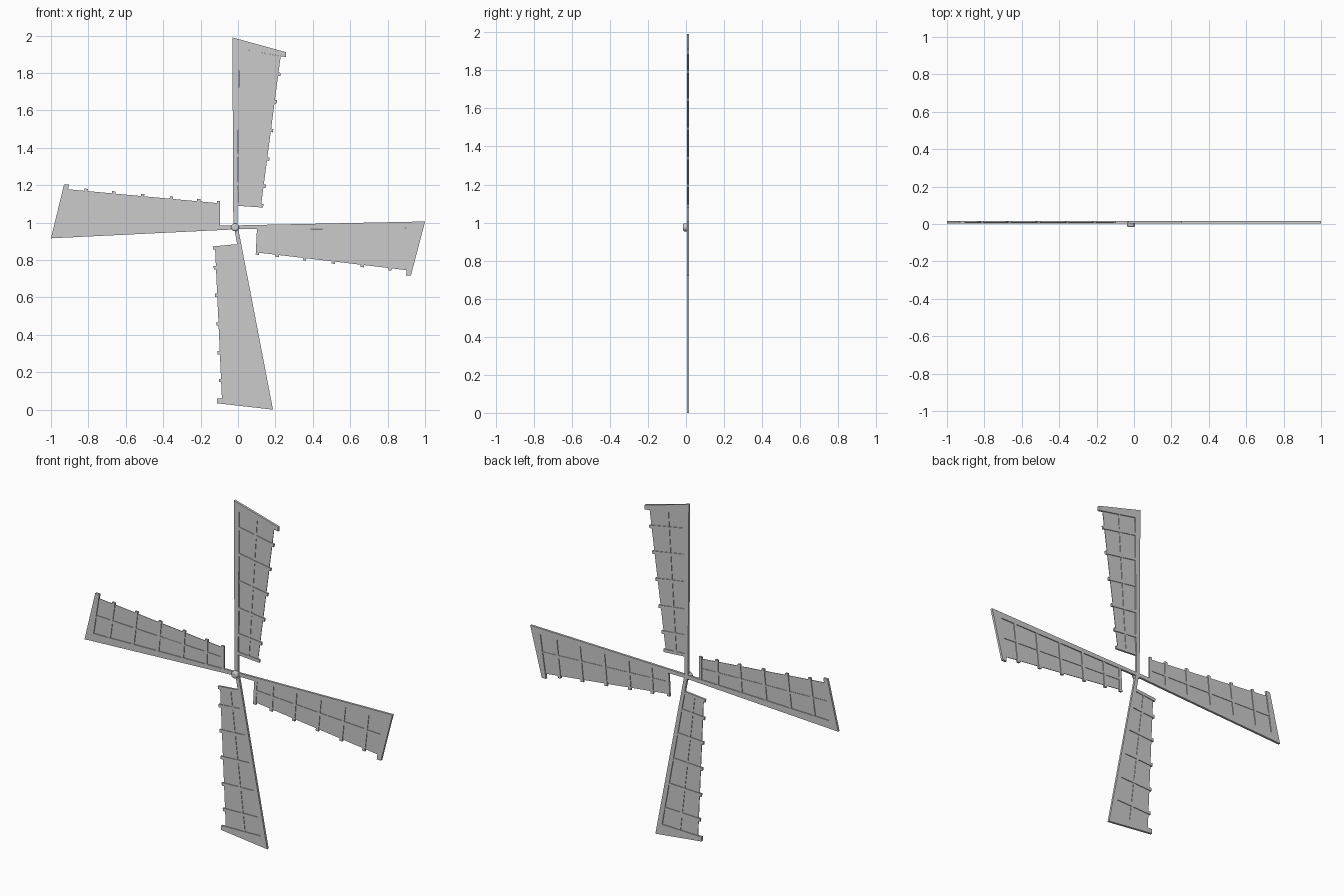
import bpy, bmesh
from mathutils import Vector

if "Cube" in bpy.data.objects:
    bpy.data.objects.remove(bpy.data.objects["Cube"])

BACK, FRONT = 0.017, 0.004      # depth range of the timber frame


def prism(bm, pts, y0, y1):
    """Extrude an outline in the XZ plane from y0 to y1."""
    face = bm.faces.new([bm.verts.new((p[0], y0, p[1])) for p in pts])
    out = bmesh.ops.extrude_face_region(bm, geom=[face])
    moved = [g for g in out["geom"] if isinstance(g, bmesh.types.BMVert)]
    bmesh.ops.translate(bm, verts=moved, vec=(0, y1 - y0, 0))


def bar(bm, a, b, width, y0, y1):
    """Straight batten between two XZ points."""
    d = (b - a).normalized()
    n = Vector((-d.y, d.x)) * width / 2
    prism(bm, [a + n, b + n, b - n, a - n], y0, y1)


def finish(bm, name):
    bmesh.ops.recalc_face_normals(bm, faces=bm.faces[:])
    me = bpy.data.meshes.new(name)
    bm.to_mesh(me)
    bm.free()
    ob = bpy.data.objects.new(name, me)
    bpy.context.collection.objects.link(ob)
    return ob


# Each sail: L-shaped spar outline (root, tip, tip-board end, inner corner, root)
# plus the root end of the spar side and the two ends of the free edge
SAILS = {
    "top": dict(
        frame=[(-.025, .975), (-.03, 1.99), (.257, 1.911), (.257, 1.884), (.005, 1.932), (-.003, .975)],
        inner=(.001, 1.09), free=[(.228, 1.889), (.122, 1.082)]),
    "left": dict(
        frame=[(-.011, .964), (-1, .916), (-.93, 1.205), (-.904, 1.205), (-.941, .965), (-.011, .985)],
        inner=(-.096, .983), free=[(-.909, 1.178), (-.096, 1.103)]),
    "right": dict(
        frame=[(-.013, .985), (1, 1.006), (.925, .718), (.898, .718), (.936, .970), (-.013, .965)],
        inner=(.102, .965), free=[(.909, .745), (.096, .841)]),
    "bottom": dict(
        frame=[(0, .975), (.187, 0), (-.112, .034), (-.112, .060), (.144, .066), (-.021, .975)],
        inner=(-.003, .884), free=[(-.086, .060), (-.123, .873)]),
}
RIBS = (.118, .30, .49, .68, .86, .99)

for name, s in SAILS.items():
    a0, a1 = Vector(s["frame"][4]), Vector(s["inner"])
    b0, b1 = (Vector(p) for p in s["free"])

    # spar and tip board
    bm = bmesh.new()
    prism(bm, s["frame"], FRONT, BACK)
    finish(bm, name + "_spar")

    # cross ribs, poking slightly past the free edge
    bm = bmesh.new()
    for t in RIBS:
        a, b = a0.lerp(a1, t), b0.lerp(b1, t)
        d = (b - a).normalized()
        bar(bm, a - d * .008, b + d * .012, .018, FRONT + .001, BACK - .001)
    finish(bm, name + "_ribs")

    # lengthwise batten down the middle
    bm = bmesh.new()
    bar(bm, a0.lerp(b0, .48), a1.lerp(b1, .48), .016, FRONT + .002, BACK - .002)
    finish(bm, name + "_batten")

    # thin sail cloth
    bm = bmesh.new()
    prism(bm, [a0, b0, b1, a1], .009, .012)
    finish(bm, name + "_cloth")

# hub cap with a rounded nose
bm = bmesh.new()
bmesh.ops.create_cone(bm, cap_ends=True, segments=24, radius1=.021, radius2=.021, depth=.032)
hub = finish(bm, "hub")
hub.rotation_euler = (1.5708, 0, 0)
hub.location = (-.016, -.001, .975)
bev = hub.modifiers.new("round", "BEVEL")
bev.width, bev.segments = .009, 3
bpy.context.view_layer.objects.active = hub
hub.select_set(True)
bpy.ops.object.shade_smooth_by_angle()
